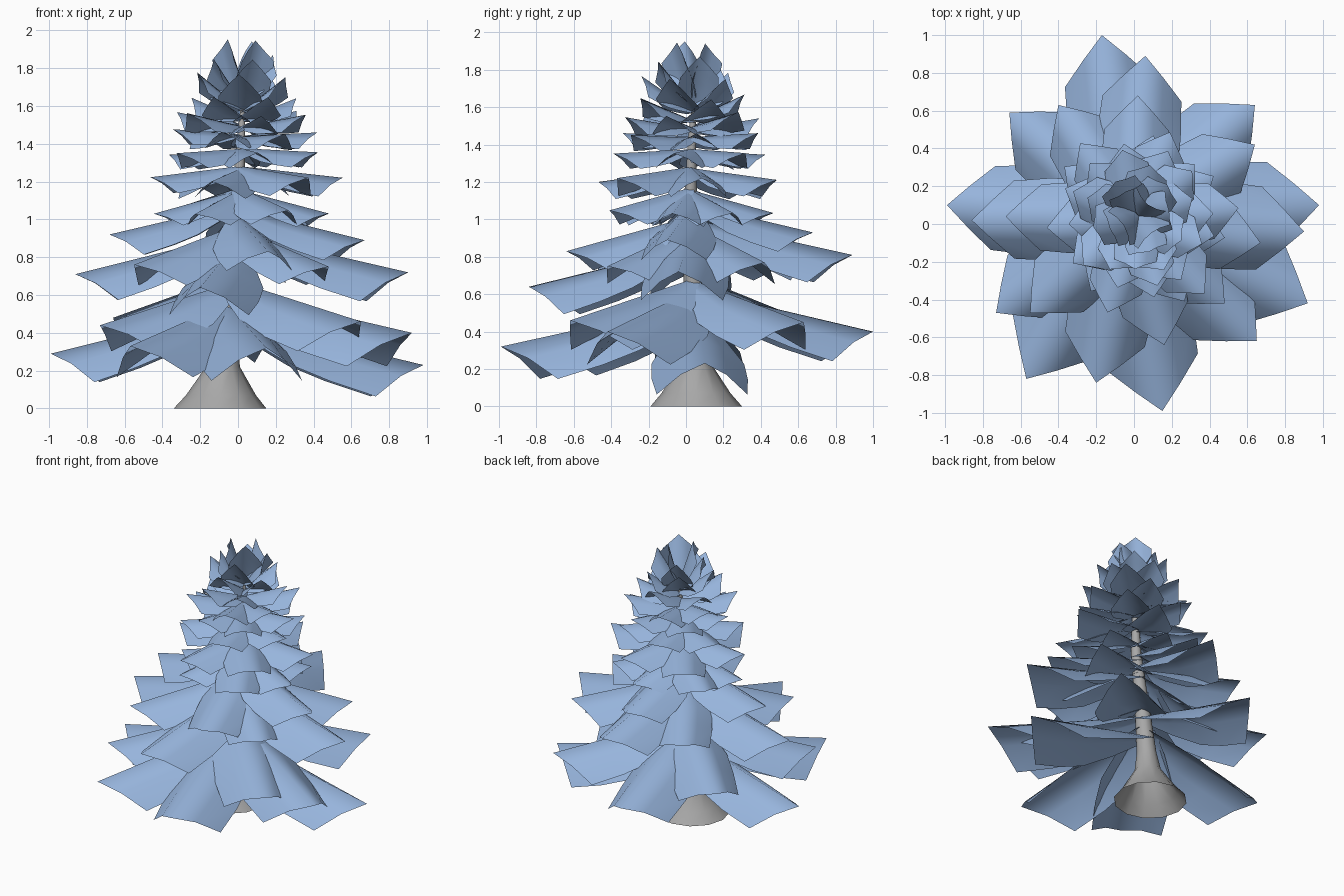
import bpy, math, random
from mathutils import Vector

if "Cube" in bpy.data.objects:
    bpy.data.objects.remove(bpy.data.objects["Cube"])

random.seed(4)


def material(name, rgb):
    m = bpy.data.materials.new(name)
    m.diffuse_color = (*rgb, 1)
    m.use_nodes = True
    m.node_tree.nodes["Principled BSDF"].inputs["Base Color"].default_value = m.diffuse_color
    return m


needle_blue = material("needle_blue", (0.31, 0.46, 0.72))
bark_grey = material("bark_grey", (0.39, 0.39, 0.39))


def interp(x, table):
    """Piecewise linear lookup."""
    for (x0, y0), (x1, y1) in zip(table, table[1:]):
        if x <= x1:
            return y0 + (y1 - y0) * (x - x0) / (x1 - x0)
    return table[-1][1]


def axis(z):
    """Centre line of the leaning trunk."""
    return Vector((interp(z, [(0, -0.095), (0.5, -0.06), (1.2, 0.01), (1.8, 0.03)]),
                   interp(z, [(0, 0.055), (0.5, 0.045), (1.2, 0.02), (1.8, 0.05)]), z))


def add_mesh(name, verts, faces, mat):
    me = bpy.data.meshes.new(name)
    me.from_pydata(verts, [], faces)
    me.materials.append(mat)
    for p in me.polygons:
        p.use_smooth = True
    me.update()
    ob = bpy.data.objects.new(name, me)
    bpy.context.collection.objects.link(ob)
    return ob


# Trunk: flared open foot, then a thin leaning stem
SIDES = 12
profile = [(0, 0.245), (0.07, 0.185), (0.22, 0.09), (0.35, 0.068), (0.7, 0.05),
           (1.1, 0.035), (1.5, 0.018), (1.65, 0.004)]
verts, faces = [], []
for z, r in profile:
    for i in range(SIDES):
        a = math.tau * i / SIDES
        verts.append(axis(z) + Vector((r * math.cos(a), r * math.sin(a), 0)))
for k in range(len(profile) - 1):
    for i in range(SIDES):
        j = (i + 1) % SIDES
        faces.append((k * SIDES + i, k * SIDES + j, (k + 1) * SIDES + j, (k + 1) * SIDES + i))
add_mesh("trunk", verts, faces, bark_grey)

# Height where a branch leaves the trunk, from the height of its tip
ROOT_Z = [(0.2, 0.46), (0.3, 0.53), (0.75, 0.96), (1.05, 1.17), (1.25, 1.30), (1.4, 1.41),
          (1.5, 1.46), (1.6, 1.51), (1.7, 1.55), (1.8, 1.59), (1.96, 1.66)]
# Width and droop along a bough
WIDTH = [(0, 0.3), (0.2, 0.68), (0.45, 1.02), (0.7, 1.06), (1, 1)]
DROOP = [(0, 0.15), (0.2, 0.45), (0.45, 0.75), (0.7, 0.9), (1, 1)]


def bough(tip, verts, faces):
    """Arched card, narrow at the trunk, with a pointed end."""
    tip = Vector(tip)
    root = axis(interp(tip.z, ROOT_Z))
    d = tip - root
    length = d.length
    d.normalize()
    out = Vector((d.x, d.y, 0)).normalized()
    side = out.cross(Vector((0, 0, 1)))
    up = side.cross(d)
    w = 0.05 + 0.18 * length
    droop = w * interp(length, [(0.2, 0.5), (0.5, 0.75), (0.9, 0.92), (1.3, 0.92)])
    base = len(verts)
    rows = (0, 0.2, 0.45, 0.7, 1)
    cols = (-1, -0.5, 0, 0.5, 1)
    for t in rows:
        for u in cols:
            s = t * (length - 0.9 * w * abs(u))
            verts.append(root + d * s + side * (u * w * interp(t, WIDTH))
                         - up * (droop * interp(t, DROOP) * abs(u) ** 1.35))
    n = len(cols)
    for r in range(len(rows) - 1):
        for c in range(n - 1):
            a = base + r * n + c
            faces.append((a, a + 1, a + n + 1, a + n))


# Broad lower boughs, by tip position
lower_tips = [
    (0.15, -0.99, 0.32), (-0.57, -0.82, 0.33), (-0.99, 0.10, 0.29), (-0.17, 1.0, 0.40),
    (0.98, 0.10, 0.23), (0.92, -0.42, 0.40), (-0.66, 0.59, 0.48), (0.64, 0.63, 0.45),
    (-0.73, -0.47, 0.44), (0.65, -0.62, 0.46)]
middle_tips = [
    (0.90, -0.04, 0.72), (-0.86, 0.02, 0.71), (0.06, 0.89, 0.81), (-0.20, -0.84, 0.64),
    (0.64, 0.42, 0.77), (-0.40, 0.63, 0.78), (-0.55, -0.47, 0.76), (0.48, -0.42, 0.75),
    (-0.68, 0.04, 0.92), (0.67, -0.10, 0.89), (0.02, 0.68, 0.93), (0.16, -0.64, 0.83)]

# Small upper boughs: rings of (count, tip height, reach, start angle)
rings = [(7, 1.05, 0.48, 35), (6, 1.22, 0.52, 5), (6, 1.37, 0.42, 40), (6, 1.48, 0.39, 10),
         (6, 1.57, 0.37, 40), (5, 1.67, 0.31, 15), (5, 1.78, 0.25, 50),
         (4, 1.87, 0.17, 20), (3, 1.95, 0.09, 70)]
upper_tips = []
for count, z, reach, start in rings:
    for i in range(count):
        a = math.radians(start + 360 * i / count + random.uniform(-8, 8))
        r = reach * random.uniform(0.94, 1.04)
        upper_tips.append((0.03 + r * math.cos(a), 0.02 + r * math.sin(a),
                           z + random.uniform(-0.03, 0.005)))

for name, tips in (("lower_boughs", lower_tips), ("middle_boughs", middle_tips),
                   ("upper_boughs", upper_tips)):
    verts, faces = [], []
    for tip in tips:
        bough(tip, verts, faces)
    add_mesh(name, verts, faces, needle_blue)
